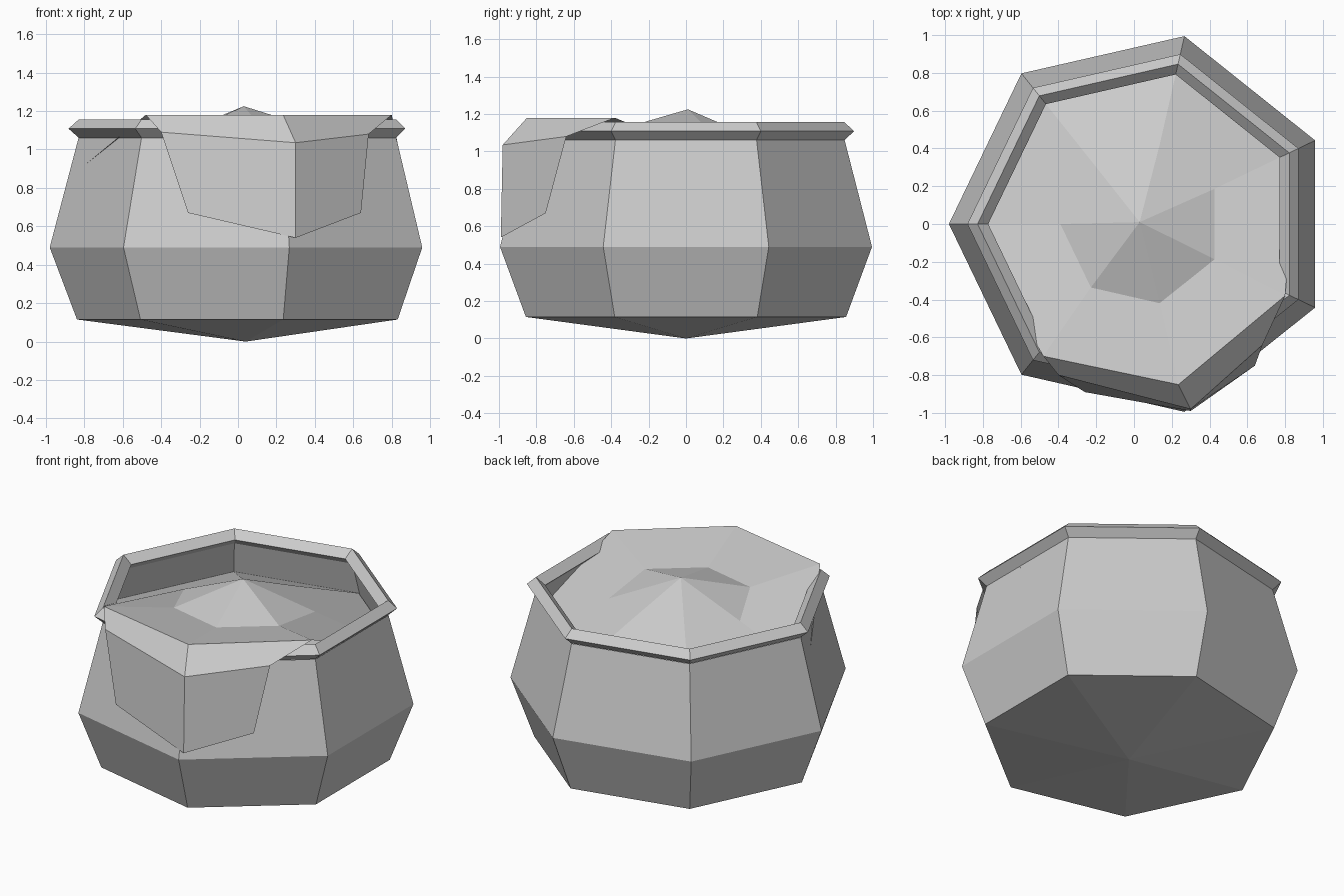
import bpy
import bmesh
from math import cos, sin, tau

SIDES = 7
CX = 0.04  # axis offset that centres the seven-sided pot

cube = bpy.data.objects.get("Cube")
if cube:
    bpy.data.objects.remove(cube)

grey = bpy.data.materials.new("stone_grey")
grey.use_nodes = True
grey.diffuse_color = (0.6, 0.6, 0.6, 1)
grey.node_tree.nodes["Principled BSDF"].inputs["Base Color"].default_value = (0.6, 0.6, 0.6, 1)


def spoke(i, r, z):
    """Point on corner direction i, counted round from -x."""
    a = tau / 2 + tau * i / SIDES
    return (CX + r * cos(a), r * sin(a), z)


def ring(bm, r, z):
    return [bm.verts.new(spoke(i, r, z)) for i in range(SIDES)]


def bridge(bm, a, b, closed=True):
    n = len(a)
    for i in range(n if closed else n - 1):
        j = (i + 1) % n
        bm.faces.new((a[i], a[j], b[j], b[i]))


def fan(bm, centre, loop):
    tip = bm.verts.new(centre)
    for i in range(len(loop)):
        bm.faces.new((tip, loop[i], loop[(i + 1) % len(loop)]))


def finish(bm, name):
    bmesh.ops.recalc_face_normals(bm, faces=bm.faces)
    mesh = bpy.data.meshes.new(name)
    bm.to_mesh(mesh)
    bm.free()
    mesh.materials.append(grey)
    obj = bpy.data.objects.new(name, mesh)
    bpy.context.collection.objects.link(obj)
    return obj


# Pot body: shallow pointed base and two bands of wall
bm = bmesh.new()
base, belly, neck = [ring(bm, r, z) for r, z in ((0.878, 0.115), (1.02, 0.49), (0.87, 1.06))]
bridge(bm, base, belly)
bridge(bm, belly, neck)
fan(bm, (CX, 0, 0), base)
finish(bm, "pot_body")

# Rim: ring with a diamond cross-section
bm = bmesh.new()
diamond = [ring(bm, r, z) for r, z in ((0.922, 1.108), (0.868, 1.157), (0.812, 1.108), (0.868, 1.06))]
for k in range(4):
    bridge(bm, diamond[k], diamond[(k + 1) % 4])
finish(bm, "pot_rim")

# Contents: peaked surface that climbs over the rim and hangs down at the front
bm = bmesh.new()
FRONT = (1, 2, 3)
ridge = [(-0.48, -0.70, 1.18), (0.235, -0.85, 1.18), (0.80, -0.38, 1.18)]
drop = [(-0.40, -0.80, 1.09), (0.30, -0.98, 1.035), (0.68, -0.64, 1.08)]
hem = [(-0.26, -0.89, 0.67), (0.30, -0.99, 0.54), (0.64, -0.75, 0.67)]
middle = ring(bm, 0.43, 1.05)
edge = ring(bm, 0.92, 0.85)
for i, p in zip(FRONT, ridge):
    edge[i].co = p
    middle[i].co.z = 1.10
fan(bm, (0.03, 0.01, 1.225), middle)
bridge(bm, middle, edge)
rows = [[edge[i] for i in FRONT]]
rows += [[bm.verts.new(p) for p in row] for row in (drop, hem)]
for upper, lower in zip(rows, rows[1:]):
    bridge(bm, upper, lower, closed=False)
finish(bm, "spilling_contents")
